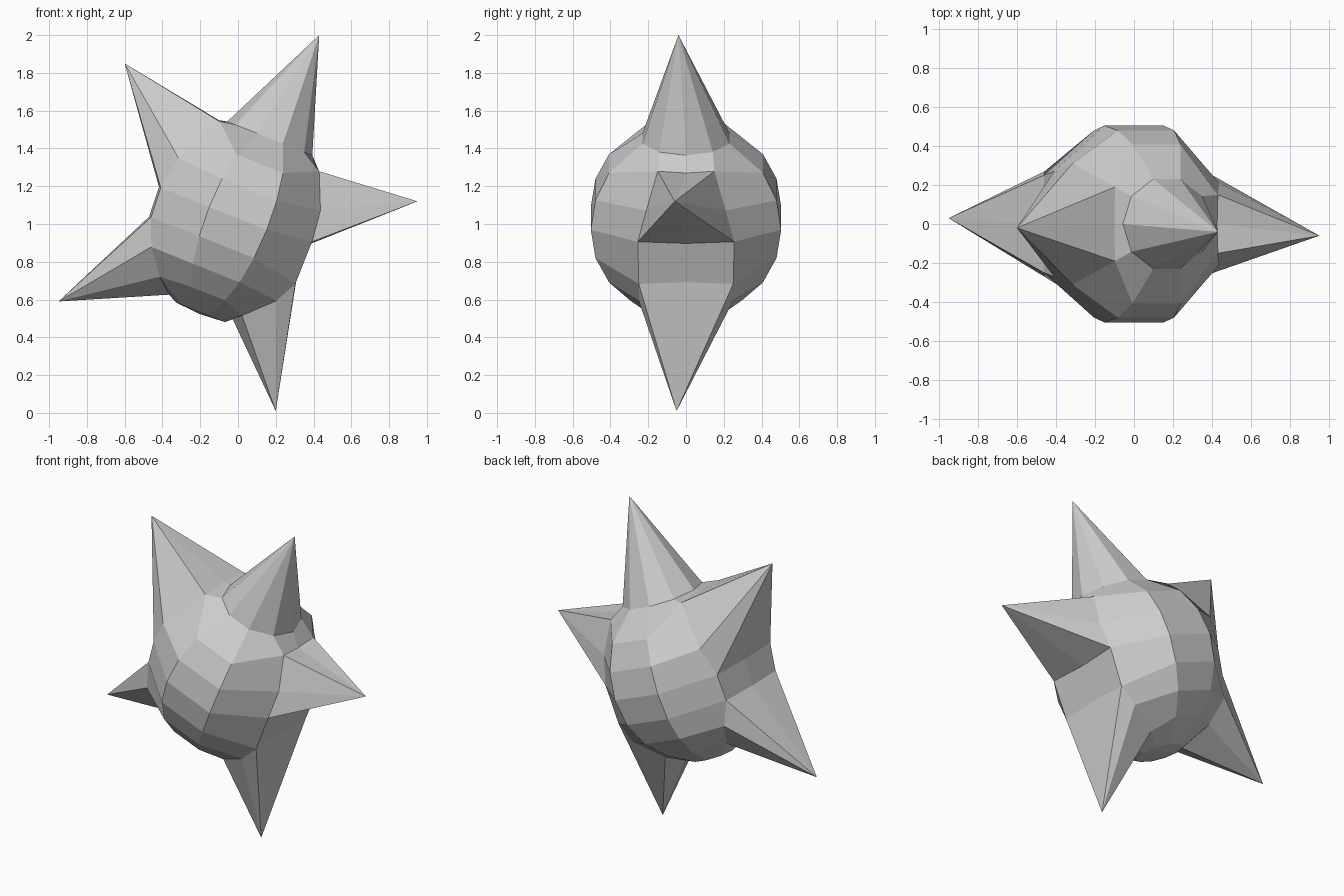
import bpy, bmesh
from math import sin, cos, radians
from mathutils import Vector

if "Cube" in bpy.data.objects:
    bpy.data.objects.remove(bpy.data.objects["Cube"])

N, R = 10, 0.53
CENTRE = Vector((0, 0, 1.03))
U, Y, W = Vector((0.93, 0, -0.37)), Vector((0, 1, 0)), Vector((0.37, 0, 0.93))


def place(u, y, w):
    return CENTRE + U * u + Y * y + W * w


# latitude rings of the tilted ball: height, radius
lats = [54, 36, 18, 0, -18, -36, -54, -72]
rings = [(R * sin(radians(a)), R * cos(radians(a))) for a in lats]
rings[0] = (0.455, 0.242)
rings[-1] = (-0.535, 0.14)

# ring points drawn in around the spike bases: (ring, segment) -> u, y, w
shaped = {
    (1, 0): (0.307, 0, 0.38), (1, 1): (0.307, 0.15, 0.39),
    (1, 5): (-0.285, 0, 0.445), (1, 4): (-0.28, 0.19, 0.44),
    (2, 1): (0.39, 0.21, 0.20), (2, 4): (-0.41, 0.31, 0.18),
    (3, 0): (0.41, 0, 0.02), (3, 1): (0.41, 0.255, 0.03),
    (3, 5): (-0.45, 0, 0.0), (3, 4): (-0.44, 0.27, 0.0),
    (4, 0): (0.41, 0, -0.20), (4, 1): (0.41, 0.25, -0.21),
    (4, 5): (-0.44, 0, -0.165), (4, 4): (-0.43, 0.25, -0.165),
    (5, 1): (0.35, 0.25, -0.33), (5, 4): (-0.37, 0.27, -0.31),
    (6, 0): (0.17, 0, -0.505), (6, 1): (0.21, 0.18, -0.47),
    (6, 5): (-0.19, 0, -0.51), (6, 4): (-0.27, 0.18, -0.44),
}
# points pulled out into spikes, in world coordinates
tips = {
    (2, 0): (0.95, -0.06, 1.12),
    (2, 5): (-0.60, -0.02, 1.85),
    (5, 5): (-0.95, 0.03, 0.59),
    (5, 0): (0.20, -0.05, 0.01),
}

bm = bmesh.new()
grid, peaks = [], set()
for i, (w, r) in enumerate(rings):
    row = []
    for k in range(N):
        half = min(k, N - k)
        side = 1 if k <= N // 2 else -1
        if (i, k) in tips:
            v = bm.verts.new(tips[i, k])
            peaks.add(v)
        elif (i, half) in shaped:
            u, y, h = shaped[i, half]
            v = bm.verts.new(place(u, y * side, h))
        else:
            a = radians(36 * k)
            v = bm.verts.new(place(r * cos(a), r * sin(a), w))
        row.append(v)
    grid.append(row)

# side faces; faces that touch a spike tip are split from the tip
for upper, lower in zip(grid, grid[1:]):
    for k in range(N):
        n = (k + 1) % N
        quad = [upper[k], lower[k], lower[n], upper[n]]
        hit = next((j for j, v in enumerate(quad) if v in peaks), None)
        if hit is None:
            bm.faces.new(quad)
        else:
            q = quad[hit:] + quad[:hit]
            bm.faces.new(q[:3])
            bm.faces.new((q[0], q[2], q[3]))

# top pole is the fifth spike, bottom pole is flat
top = bm.verts.new((0.43, -0.04, 2.0))
bottom = bm.verts.new(place(0, 0, -0.545))
for k in range(N):
    n = (k + 1) % N
    bm.faces.new((top, grid[0][k], grid[0][n]))
    bm.faces.new((bottom, grid[-1][n], grid[-1][k]))

bmesh.ops.recalc_face_normals(bm, faces=bm.faces)
mesh = bpy.data.meshes.new("spiked_ball")
bm.to_mesh(mesh)
bm.free()
bpy.context.collection.objects.link(bpy.data.objects.new("spiked_ball", mesh))
